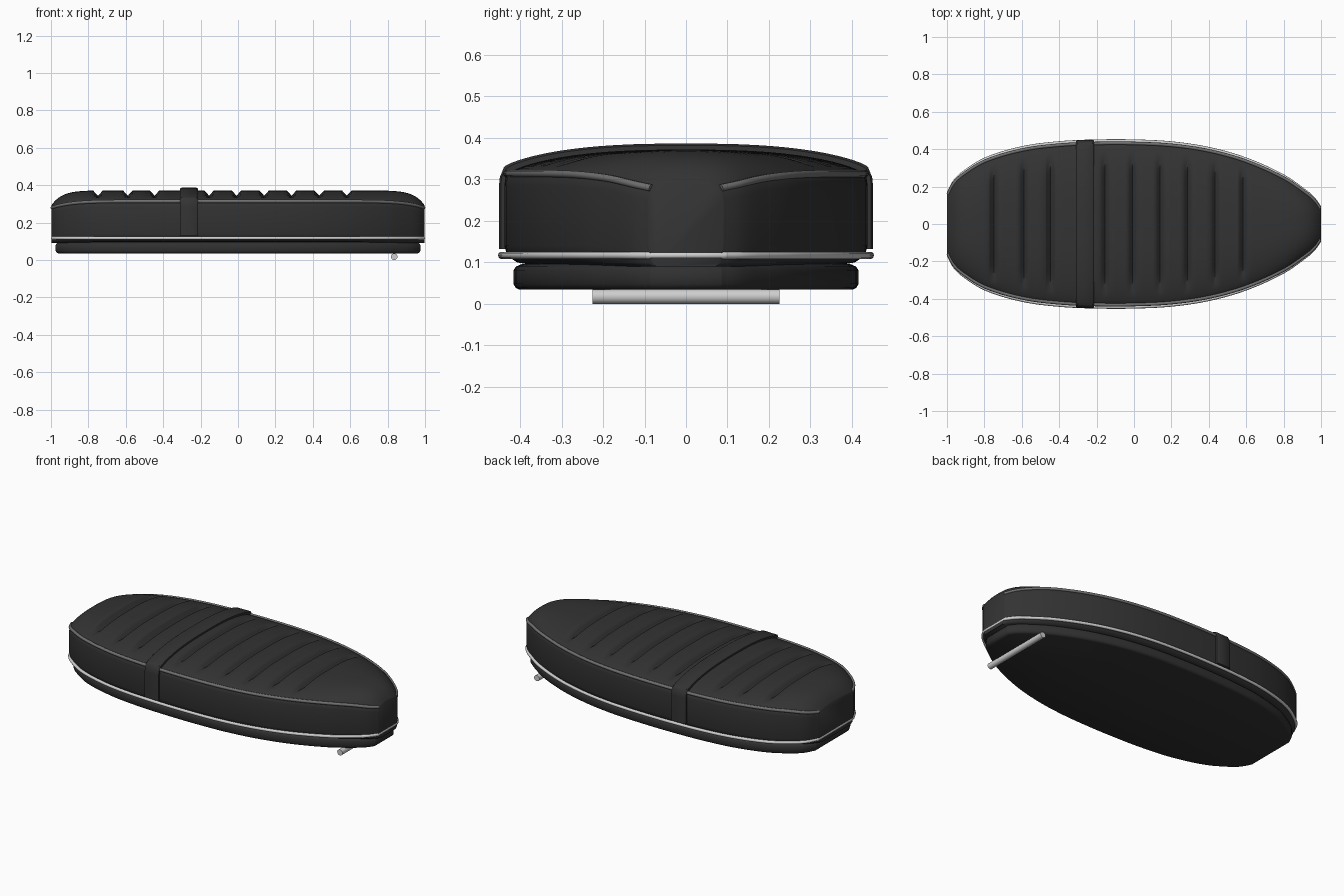
import bpy, bmesh, math

if "Cube" in bpy.data.objects:
    bpy.data.objects.remove(bpy.data.objects["Cube"])

def mat(name, v):
    m = bpy.data.materials.new(name)
    m.diffuse_color = (v, v, v, 1)
    m.use_nodes = True
    m.node_tree.nodes["Principled BSDF"].inputs["Base Color"].default_value = m.diffuse_color
    return m

BLACK = mat("black leather", 0.033)
PAN = mat("black pan", 0.03)
GREY = mat("grey piping", 0.16)
CHROME = mat("bright metal", 0.62)

# half width of the seat along its length
WIDTH = [(-1, .165), (-.97, .222), (-.92, .27), (-.8, .343), (-.6, .402), (-.4, .428), (-.2, .437),
         (0, .437), (.2, .427), (.4, .398), (.6, .343), (.8, .255), (.92, .175), (.97, .132), (1, .09)]
GROOVES = [-.75, -.59, -.447, -.155, -.008, .14, .287, .435, .583]

def half_width(x):
    p = WIDTH
    i = max(k for k in range(len(p) - 1) if p[k][0] <= x + 1e-9)
    def slope(k):
        a, b = p[max(k - 1, 0)], p[min(k + 1, len(p) - 1)]
        return (b[1] - a[1]) / (b[0] - a[0])
    (x0, y0), (x1, y1) = p[i], p[i + 1]
    h = x1 - x0
    t = (x - x0) / h
    return (y0 * (2*t**3 - 3*t**2 + 1) + y1 * (3*t**2 - 2*t**3)
            + h * slope(i) * (t**3 - 2*t**2 + t) + h * slope(i + 1) * (t**3 - t**2))

def edge_z(x):
    return .315 - .035 * abs(x) ** 10

def crown(x, t, grooves=True):
    e, h = edge_z(x), .372 - .08 * abs(x) ** 18
    z = e + (h - e) * max(0, 1 - abs(t) ** 2.6) ** .75
    if grooves:
        fade = min(1, max(0, (.9 - abs(t)) / .25))
        z -= .028 * fade * max(max(0, 1 - abs(x - g) / .026) for g in GROOVES)
    return z

def section(x, off=0.0, grooves=True, n=32):
    """cross-section over the top, from the -y edge to the +y edge"""
    w = half_width(x)
    pts = []
    for i in range(n + 1):
        t = math.sin(math.pi * (i / n - .5))
        pts.append((t * (w - .012 + off), crown(x, t, grooves) + off))
    return w + off, pts

def finish(name, bm, material, angle=40):
    bmesh.ops.recalc_face_normals(bm, faces=bm.faces)
    me = bpy.data.meshes.new(name)
    bm.to_mesh(me)
    bm.free()
    ob = bpy.data.objects.new(name, me)
    bpy.context.collection.objects.link(ob)
    me.materials.append(material)
    bpy.ops.object.select_all(action='DESELECT')
    ob.select_set(True)
    bpy.context.view_layer.objects.active = ob
    bpy.ops.object.shade_smooth_by_angle(angle=math.radians(angle))
    return ob

def loft(name, rings, material, angle=40):
    bm = bmesh.new()
    vs = [[bm.verts.new(p) for p in r] for r in rings]
    n = len(rings[0])
    for a, b in zip(vs, vs[1:]):
        for i in range(n):
            j = (i + 1) % n
            bm.faces.new((a[i], a[j], b[j], b[i]))
    bm.faces.new(vs[0])
    bm.faces.new(vs[-1])
    return finish(name, bm, material, angle)

def tube(name, pts, r, material, closed=False):
    cu = bpy.data.curves.new(name, 'CURVE')
    cu.dimensions = '3D'
    cu.bevel_depth, cu.bevel_resolution, cu.use_fill_caps = r, 3, True
    sp = cu.splines.new('POLY')
    sp.points.add(len(pts) - 1)
    for p, c in zip(sp.points, pts):
        p.co = (*c, 1)
    sp.use_cyclic_u = closed
    sp.use_smooth = True
    cu.materials.append(material)
    ob = bpy.data.objects.new(name, cu)
    bpy.context.collection.objects.link(ob)

# stations: even in angle (dense at the ends) plus exact groove edges
SMOOTH = [-math.cos(math.pi * i / 64) for i in range(65)]
stations = sorted(set(SMOOTH + [g + d for g in GROOVES for d in (-.026, -.013, 0, .013, .026)]))

# padded seat with cross grooves
rings = []
for x in stations:
    w, top = section(x)
    e = edge_z(x)
    side = [(w - .003, e - .01), (w, e - .03), (w, .14), (w - .008, .115), (w * .93, .1), (w * .8, .09)]
    loop = top + side + [(-y, z) for y, z in reversed(side)]
    rings.append([(x * .998, y, z) for y, z in loop])
loft("seat_cushion", rings, BLACK, 50)

# strap across the seat
rings = []
for x, off in ((-.31, .004), (-.31, .010), (-.303, .0145), (-.222, .0145), (-.215, .010), (-.215, .004)):
    w, top = section(x, off, False)
    e = edge_z(x)
    side = [(w - .002, e - .01), (w, e - .03), (w, .132), (w - .02, .132)]
    loop = top + side + [(-y, z) for y, z in reversed(side)]
    rings.append([(x, y, z) for y, z in loop])
loft("strap", rings, BLACK, 40)

# piping along both upper edges, its ends turning in onto the end faces
for s, side in ((-1, "front"), (1, "back")):
    tube("piping_" + side, [(x * .994, s * (half_width(x) - .006), edge_z(x) - .001) for x in SMOOTH],
         .009, GREY)

# bright trim round the lower edge
half = [(x * .991, half_width(x) * 1.012 + .001, .117) for x in SMOOTH]
tube("lower_trim", half + [(x, -y, z) for x, y, z in reversed(half)], .009, CHROME, True)

# base pan with rounded rim
rings = []
for z, k in ((.034, .965), (.038, .985), (.048, 1), (.08, 1), (.09, .985), (.096, .95)):
    h = [(x * .975 * (.5 + .5 * k), half_width(x) * .95 * k, z) for x in SMOOTH]
    rings.append(h + [(x, -y, zz) for x, y, zz in reversed(h)])
loft("base_pan", rings, PAN, 50)

# hinge rod under the narrow end
bpy.ops.mesh.primitive_cylinder_add(vertices=24, radius=.0175, depth=.45, location=(.835, 0, .0175),
                                    rotation=(math.pi / 2, 0, 0))
rod = bpy.context.object
rod.name = "hinge_rod"
rod.data.materials.append(CHROME)
bpy.ops.object.shade_smooth_by_angle(angle=math.radians(40))
